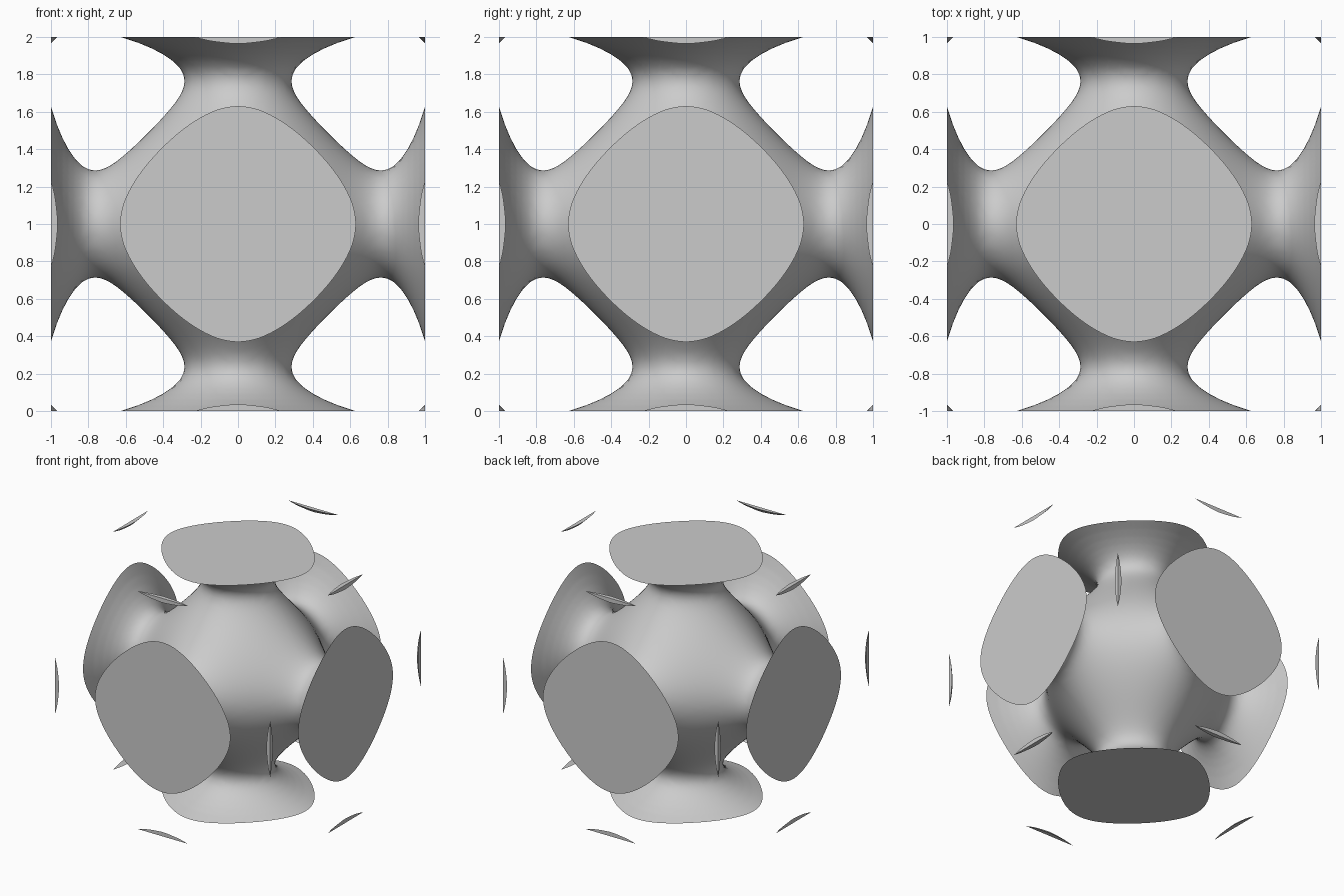
import bpy
import bmesh
from itertools import product
from mathutils import Vector

if "Cube" in bpy.data.objects:
    bpy.data.objects.remove(bpy.data.objects["Cube"], do_unlink=True)

# Sampling grid: reaches just past the unit cube, outermost layer is empty
STEPS = 32
REACH = STEPS + 2
LEVEL = -0.4844
SKEW, PULL, CORNER = 0.226, 1.231, 0.1


def stretch(i):
    """Even, outward-steepening coordinate for one axis."""
    u = (min(abs(i), STEPS + 1) / STEPS) ** 2
    return u + 0.2 * u ** 3


T = {i: stretch(i) for i in range(-REACH, REACH + 1)}


def field(i, j, k):
    """Positive inside the solid."""
    if max(abs(i), abs(j), abs(k)) == REACH:
        return -0.5
    a, b, c = T[i], T[j], T[k]
    pairs = a * b + b * c + c * a
    value = a * a + b * b + c * c - SKEW * pairs - PULL * (a + b + c)
    return value + CORNER * a * b * c - LEVEL


# Collect the points where grid edges cross the surface, per grid cell
axis_range = range(-REACH, REACH + 1)
values = {p: field(*p) for p in product(axis_range, repeat=3)}
cells, quads = {}, []
for p, here in values.items():
    for axis in range(3):
        q = list(p)
        q[axis] += 1
        there = values.get(tuple(q))
        if there is None or (here > 0) == (there > 0):
            continue
        point = Vector(p)
        point[axis] += here / (here - there)
        ring = []
        for du, dv in ((0, 0), (1, 0), (1, 1), (0, 1)):
            cell = list(p)
            cell[(axis + 1) % 3] -= du
            cell[(axis + 2) % 3] -= dv
            cell = tuple(cell)
            cells.setdefault(cell, []).append(point)
            ring.append(cell)
        quads.append(ring)

# One vertex per crossed cell, one quad per crossed edge
bm = bmesh.new()
verts = {}
for cell, points in cells.items():
    centre = sum(points, Vector()) / len(points)
    verts[cell] = bm.verts.new(centre / STEPS)
for ring in quads:
    bm.faces.new([verts[c] for c in ring])

# Slice flat on the six sides of the cube and cap each cut
for axis, side in product(range(3), (-1, 1)):
    normal = Vector()
    normal[axis] = side
    bmesh.ops.bisect_plane(bm, geom=bm.verts[:] + bm.edges[:] + bm.faces[:],
                           dist=1e-6, plane_co=normal, plane_no=normal,
                           clear_outer=True)
    rim = [e for e in bm.edges if e.is_boundary]
    bmesh.ops.holes_fill(bm, edges=rim, sides=0)

bmesh.ops.recalc_face_normals(bm, faces=bm.faces[:])
bmesh.ops.translate(bm, verts=bm.verts[:], vec=(0, 0, 1))

mesh = bpy.data.meshes.new("lattice_cell")
bm.to_mesh(mesh)
bm.free()
lattice = bpy.data.objects.new("lattice_cell", mesh)
bpy.context.collection.objects.link(lattice)

# Plain grey material
grey = bpy.data.materials.new("light_grey")
grey.use_nodes = True
colour = (0.6, 0.6, 0.6, 1)
grey.diffuse_color = colour
grey.node_tree.nodes["Principled BSDF"].inputs["Base Color"].default_value = colour
mesh.materials.append(grey)

# Smooth saddle surface with crisp rims
bpy.ops.object.select_all(action="DESELECT")
lattice.select_set(True)
bpy.context.view_layer.objects.active = lattice
bpy.ops.object.shade_smooth_by_angle(angle=0.7)
